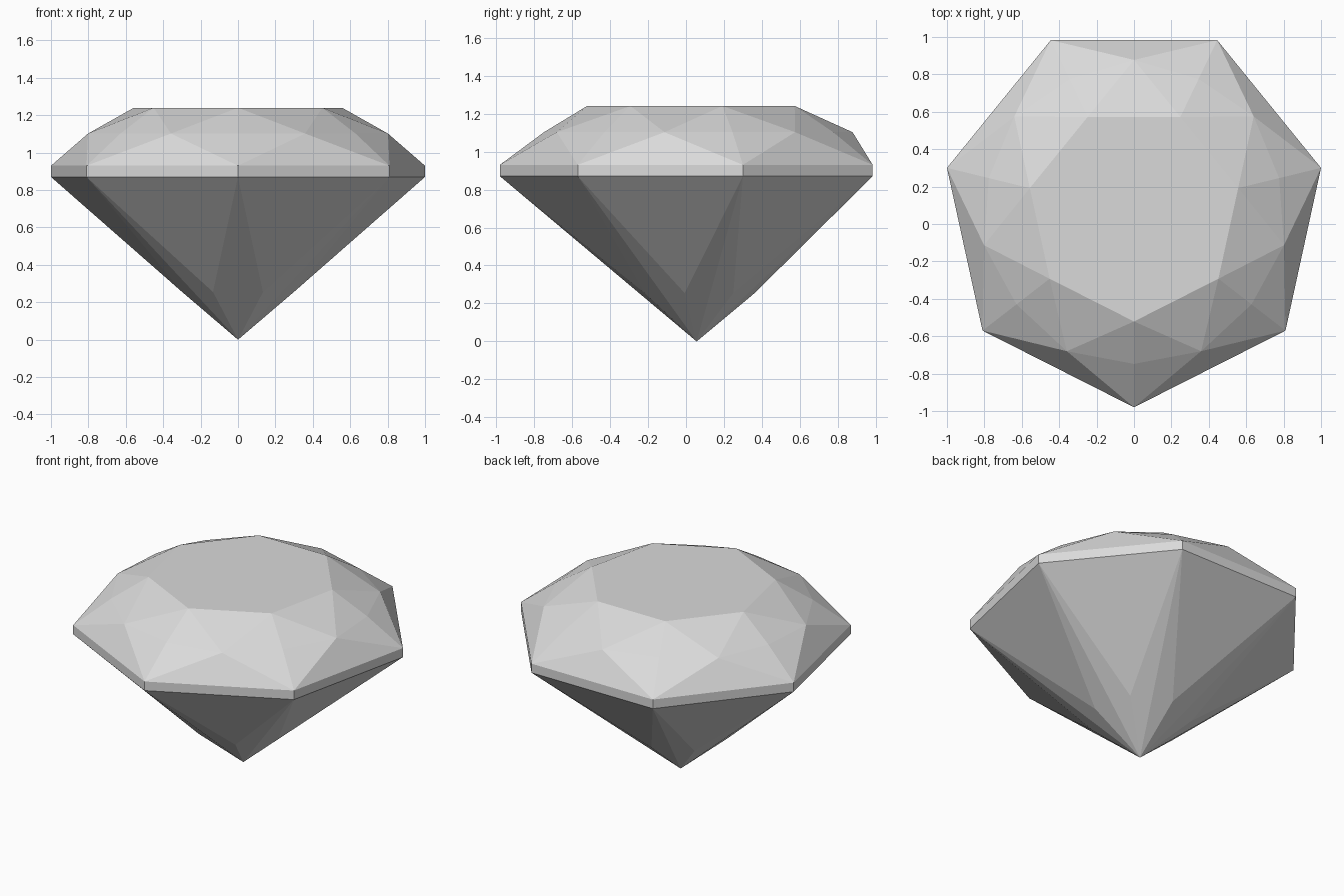
import bpy
import bmesh
from mathutils import Vector

cube = bpy.data.objects.get("Cube")
if cube:
    bpy.data.objects.remove(cube, do_unlink=True)

# Single grey stone colour
stone = bpy.data.materials.new("pale_grey_stone")
stone.use_nodes = True
grey = (0.7, 0.7, 0.7, 1.0)
stone.diffuse_color = grey
stone.node_tree.nodes["Principled BSDF"].inputs["Base Color"].default_value = grey

# Seven-sided girdle outline, mirrored across x
half = [(0.81, -0.57), (1.0, 0.30), (0.445, 0.983)]
outline = [(0, -0.98)] + half + [(-x, y) for x, y in reversed(half)]
outline = [Vector(p) for p in outline]
count = len(outline)
edge_mids = [(outline[i] + outline[(i + 1) % count]) / 2 for i in range(count)]
axis = Vector((0, 0.056))

bm = bmesh.new()


def ring(points, scale, z):
    """Add a ring of vertices scaled about the gem's axis."""
    return [bm.verts.new((*(axis + (p - axis) * scale), z)) for p in points]


table = ring(outline, 0.557, 1.24)
kite_mid = ring(outline, 0.776, 1.102)
star_tip = ring(edge_mids, 0.886, 1.102)
girdle_top = ring(outline, 1.0, 0.93)
girdle_low = ring(outline, 1.0, 0.87)
lower_mid = ring(edge_mids, 0.33, 0.255)
culet = bm.verts.new((*axis, 0))

# Facets repeat once per side
bm.faces.new(table)
for i in range(count):
    j = (i + 1) % count
    star, low = star_tip[i], lower_mid[i]
    facets = [
        (table[i], star, table[j]),                                  # star
        (girdle_top[i], girdle_top[j], star),                        # upper girdle
        (girdle_low[i], girdle_low[j], girdle_top[j], girdle_top[i]),  # girdle band
        (girdle_low[j], girdle_low[i], low),                         # lower girdle
    ]
    # Halves of the kites on either side of this edge
    for k in (i, j):
        facets += [
            (table[k], kite_mid[k], star),
            (kite_mid[k], girdle_top[k], star),
            (girdle_low[k], culet, low),
        ]
    for facet in facets:
        bm.faces.new(facet)

bmesh.ops.recalc_face_normals(bm, faces=bm.faces)
mesh = bpy.data.meshes.new("cut_gem")
bm.to_mesh(mesh)
bm.free()
mesh.materials.append(stone)
gem = bpy.data.objects.new("cut_gem", mesh)
bpy.context.collection.objects.link(gem)
